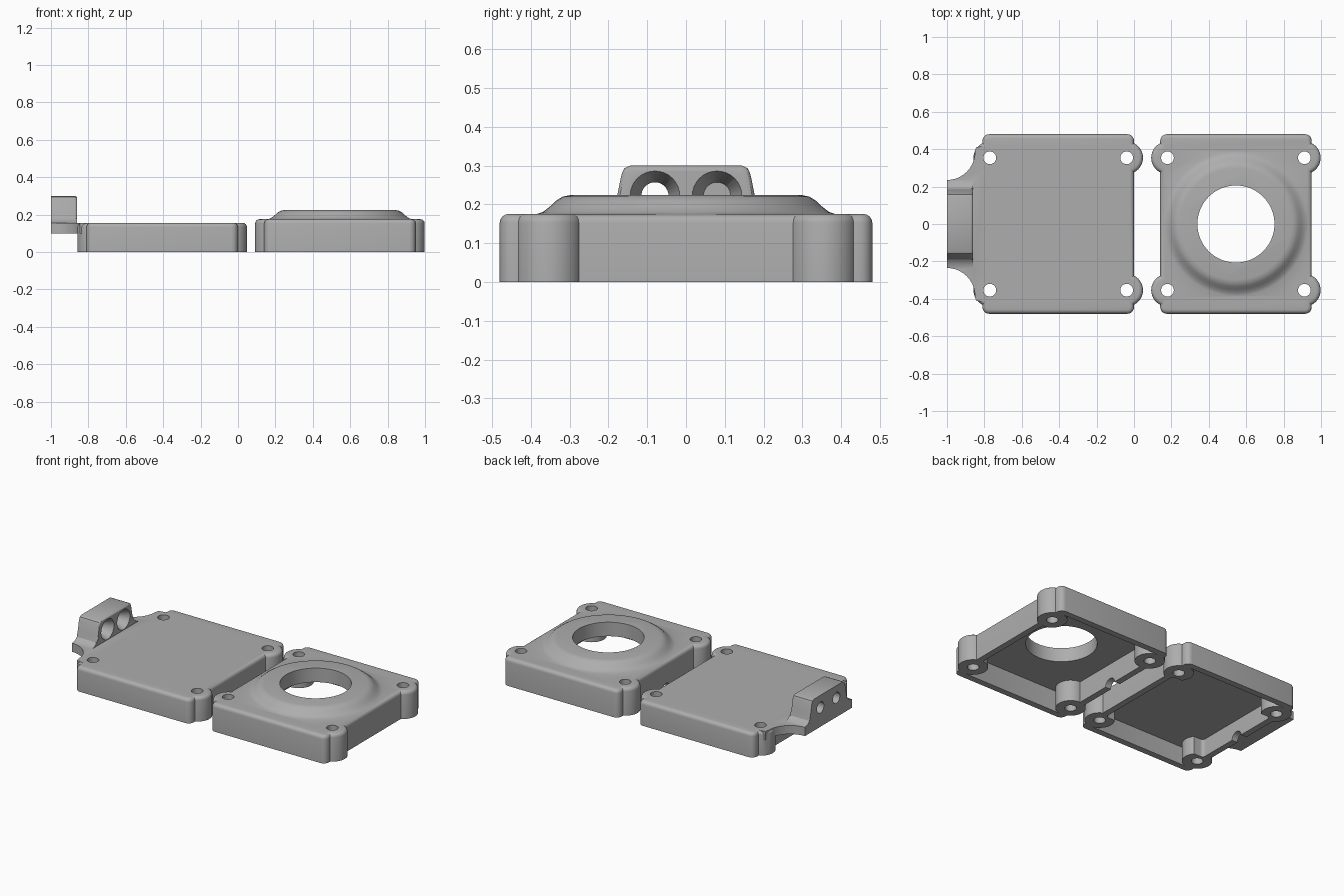
import bpy, bmesh, math
from mathutils import Matrix, Vector

if "Cube" in bpy.data.objects:
    bpy.data.objects.remove(bpy.data.objects["Cube"])

grey = bpy.data.materials.new("plain grey")
grey.diffuse_color = (0.42, 0.42, 0.42, 1)
grey.use_nodes = True
grey.node_tree.nodes["Principled BSDF"].inputs["Base Color"].default_value = grey.diffuse_color


def new_object(name, bm):
    bmesh.ops.recalc_face_normals(bm, faces=bm.faces)
    me = bpy.data.meshes.new(name)
    bm.to_mesh(me)
    bm.free()
    ob = bpy.data.objects.new(name, me)
    bpy.context.collection.objects.link(ob)
    return ob


def prism(name, pts, z0, z1, round_top=0.0):
    """Extrude an outline upward, optionally rounding the top rim."""
    bm = bmesh.new()
    base = bm.faces.new([bm.verts.new((x, y, z0)) for x, y in pts])
    ext = bmesh.ops.extrude_face_region(bm, geom=[base])
    for v in ext["geom"]:
        if isinstance(v, bmesh.types.BMVert):
            v.co.z = z1
    if round_top:
        rim = [e for e in bm.edges if all(abs(v.co.z - z1) < 1e-5 for v in e.verts)]
        bmesh.ops.bevel(bm, geom=rim, offset=round_top, segments=4,
                        profile=0.5, affect='EDGES')
    return new_object(name, bm)


def circle(cx, cy, r, n=40):
    return [(cx + r * math.cos(2 * math.pi * i / n),
             cy + r * math.sin(2 * math.pi * i / n)) for i in range(n)]


def rounded_rect(cx, hx, hy, r, n=5):
    pts = []
    for k, (sx, sy) in enumerate([(1, 1), (-1, 1), (-1, -1), (1, -1)]):
        for i in range(n + 1):
            a = math.pi / 2 * (k + i / n)
            pts.append((cx + sx * (hx - r) + r * math.cos(a),
                        sy * (hy - r) + r * math.sin(a)))
    return pts


def x_cone(x0, x1, r0, r1, y, z):
    """Cutter along x, radius r0 at x0 and r1 at x1."""
    bm = bmesh.new()
    m = Matrix.Translation(((x0 + x1) / 2, y, z)) @ Matrix.Rotation(math.pi / 2, 4, 'Y')
    bmesh.ops.create_cone(bm, cap_ends=True, segments=32, radius1=r0, radius2=r1,
                          depth=x1 - x0, matrix=m)
    return new_object("cutter", bm)


def combine(target, other, op):
    mod = target.modifiers.new(op, 'BOOLEAN')
    mod.operation, mod.solver, mod.object = op, 'EXACT', other
    dg = bpy.context.evaluated_depsgraph_get()
    me = bpy.data.meshes.new_from_object(target.evaluated_get(dg))
    target.modifiers.clear()
    target.data = me
    bpy.data.objects.remove(other)


def shell(name, cx, height, floor):
    """Open-bottomed case with a screw boss in each corner."""
    ob = prism(name, rounded_rect(cx, 0.405, 0.48, 0.035), 0, height, 0.022)
    combine(ob, prism("cavity", rounded_rect(cx, 0.365, 0.44, 0.02), -0.1, floor), 'DIFFERENCE')
    for x, y in screws(cx):
        combine(ob, prism("boss", circle(x, y, 0.087), 0, height, 0.022), 'UNION')
    return ob


def screws(cx):
    return [(cx + sx * 0.366, sy * 0.354) for sx in (-1, 1) for sy in (-1, 1)]


def finish(ob, cx):
    # screw holes and the cable notch in the left wall
    for x, y in screws(cx):
        combine(ob, prism("cutter", circle(x, y, 0.034, 28), -0.1, 0.5), 'DIFFERENCE')
    combine(ob, x_cone(cx - 0.45, cx - 0.34, 0.04, 0.04, 0, 0), 'DIFFERENCE')
    ob.data.materials.clear()
    ob.data.materials.append(grey)
    bpy.ops.object.select_all(action='DESELECT')
    ob.select_set(True)
    bpy.context.view_layer.objects.active = ob
    bpy.ops.object.shade_smooth_by_angle(angle=math.radians(30))


# Back case
BX = -0.405
back = shell("back_case", BX, 0.155, 0.115)

# Flared mounting tab
arc = [(-1 + 0.15 * math.sin(a), 0.385 - 0.15 * math.cos(a))
       for a in [math.pi / 2 * i / 10 for i in range(11)]]
half = arc + [(-0.845, 0.41), (-0.785, 0.42)]
outline = half + [(x, -y) for x, y in reversed(half)]
combine(back, prism("tab", outline, 0.10, 0.155), 'UNION')
combine(back, prism("cavity", rounded_rect(BX, 0.365, 0.30, 0.02), -0.1, 0.115), 'DIFFERENCE')

# Upright mounting block with flared foot
side = [(0.235, 0.12), (0.235, 0.155), (0.208, 0.161), (0.189, 0.178), (0.180, 0.21),
        (0.166, 0.278), (0.159, 0.293), (0.144, 0.30)]
bm = bmesh.new()
prof = side + [(-y, z) for y, z in reversed(side)]
end = bm.faces.new([bm.verts.new((-1, y, z)) for y, z in prof])
ext = bmesh.ops.extrude_face_region(bm, geom=[end])
bmesh.ops.translate(bm, vec=Vector((0.14, 0, 0)),
                    verts=[v for v in ext["geom"] if isinstance(v, bmesh.types.BMVert)])
rim = [e for e in bm.edges if all(v.co.x > -0.9 and v.co.z > 0.17 for v in e.verts)]
bmesh.ops.bevel(bm, geom=rim, offset=0.014, segments=3, profile=0.5, affect='EDGES')
combine(back, new_object("block", bm), 'UNION')

# Countersunk holes through the block
for y in (-0.08, 0.08):
    combine(back, x_cone(-1.1, -0.8, 0.035, 0.035, y, 0.222), 'DIFFERENCE')
    combine(back, x_cone(-0.93, -0.855, 0.035, 0.066, y, 0.222), 'DIFFERENCE')
finish(back, BX)

# Front case with a raised ring
FX = 0.545
front = shell("front_case", FX, 0.175, 0.135)
ring = [(0.388, 0.15), (0.388, 0.174), (0.368, 0.181), (0.350, 0.195), (0.334, 0.210),
        (0.318, 0.220), (0.298, 0.224)]
bm = bmesh.new()
loops = [[bm.verts.new((x, y, z)) for x, y in circle(FX, 0, r, 64)] for r, z in ring]
for a, b in zip(loops, loops[1:]):
    for i in range(64):
        j = (i + 1) % 64
        bm.faces.new((a[i], a[j], b[j], b[i]))
bm.faces.new(loops[0])
bm.faces.new(loops[-1])
combine(front, new_object("ring", bm), 'UNION')
combine(front, prism("opening", circle(FX, 0, 0.206, 64), -0.1, 0.4), 'DIFFERENCE')
finish(front, FX)
